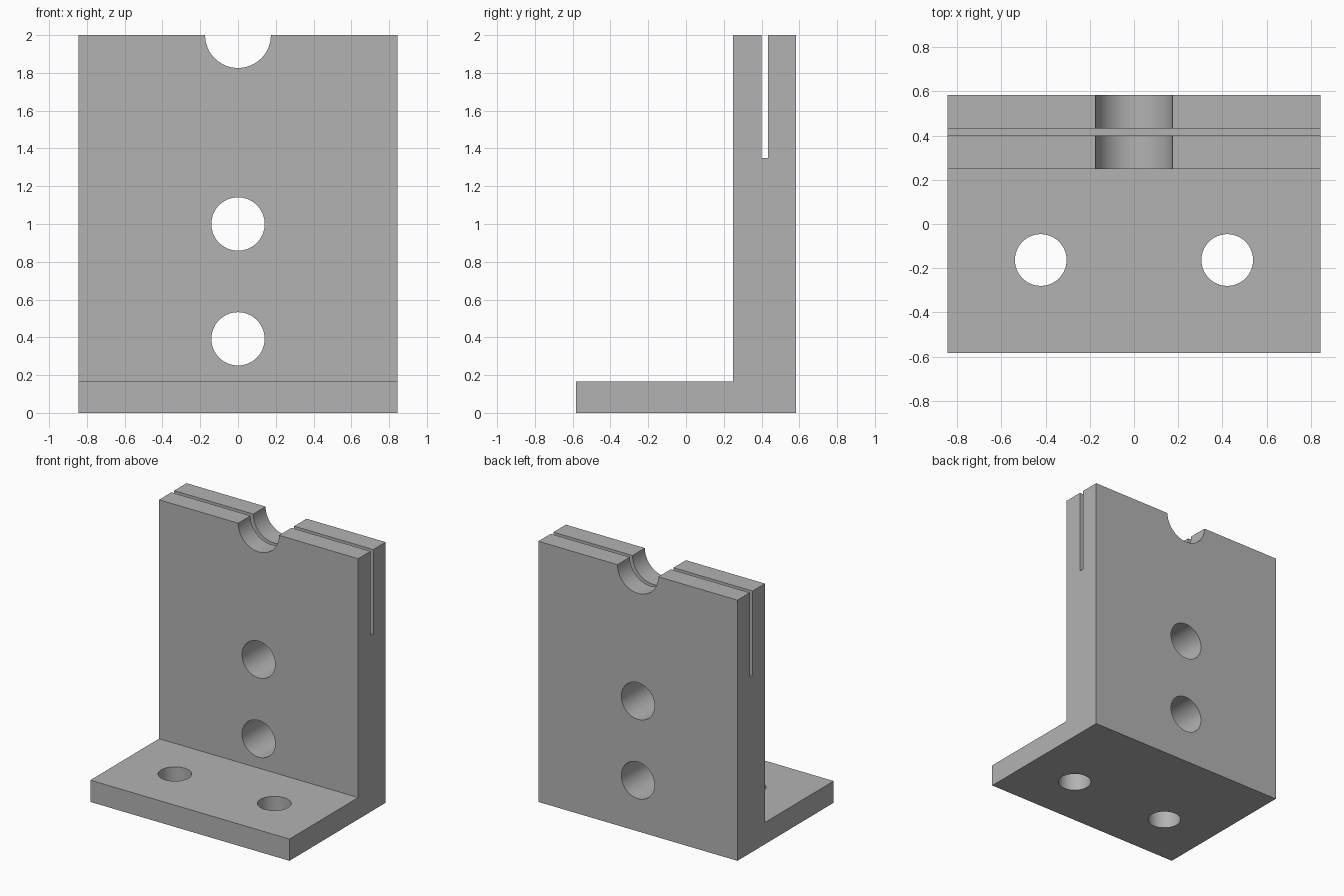
import bpy
import bmesh
from math import radians
from mathutils import Matrix, Vector

default = bpy.data.objects.get("Cube")
if default:
    bpy.data.objects.remove(default, do_unlink=True)

HALF_W, HALF_D, HEIGHT = 0.845, 0.583, 2.0
BASE_TOP, WALL_FRONT = 0.167, 0.25
SLOT_FRONT, SLOT_BACK, SLOT_FLOOR = 0.4, 0.433, 1.35

grey = bpy.data.materials.new("plain grey")
grey.use_nodes = True
colour = (0.45, 0.45, 0.45, 1)
grey.diffuse_color = colour
grey.node_tree.nodes["Principled BSDF"].inputs["Base Color"].default_value = colour


def add_object(name, bm):
    bmesh.ops.recalc_face_normals(bm, faces=bm.faces[:])
    mesh = bpy.data.meshes.new(name)
    bm.to_mesh(mesh)
    bm.free()
    mesh.materials.append(grey)
    obj = bpy.data.objects.new(name, mesh)
    bpy.context.collection.objects.link(obj)
    return obj


# L-shaped bracket with its clamping slot, extruded from a side profile
profile = [
    (-HALF_D, 0), (HALF_D, 0), (HALF_D, HEIGHT), (SLOT_BACK, HEIGHT),
    (SLOT_BACK, SLOT_FLOOR), (SLOT_FRONT, SLOT_FLOOR), (SLOT_FRONT, HEIGHT),
    (WALL_FRONT, HEIGHT), (WALL_FRONT, BASE_TOP), (-HALF_D, BASE_TOP),
]
bm = bmesh.new()
side = bm.faces.new([bm.verts.new((-HALF_W, y, z)) for y, z in profile])
extruded = bmesh.ops.extrude_face_region(bm, geom=[side])["geom"]
moved = [v for v in extruded if isinstance(v, bmesh.types.BMVert)]
bmesh.ops.translate(bm, verts=moved, vec=Vector((2 * HALF_W, 0, 0)))
bracket = add_object("angle_bracket", bm)

# Drills for the wall holes, the half-round top notch and the base holes
bm = bmesh.new()


def drill(centre, radius, depth, along_y):
    turn = Matrix.Rotation(radians(90 if along_y else 0), 4, "X")
    bmesh.ops.create_cone(
        bm, cap_ends=True, segments=64, radius1=radius, radius2=radius,
        depth=depth, matrix=Matrix.Translation(centre) @ turn)


wall_mid = (WALL_FRONT + HALF_D) / 2
for z, radius in ((0.392, 0.141), (1.0, 0.141), (HEIGHT, 0.174)):
    drill((0, wall_mid, z), radius, 0.5, True)
for x in (-0.422, 0.422):
    drill((x, -0.163, BASE_TOP / 2), 0.117, 0.4, False)
drills = add_object("hole_cutters", bm)
drills.hide_render = True

# Cut the holes, then remove the helper
cut = bracket.modifiers.new("holes", "BOOLEAN")
cut.operation = "DIFFERENCE"
cut.solver = "EXACT"
cut.object = drills
bpy.ops.object.select_all(action="DESELECT")
bracket.select_set(True)
bpy.context.view_layer.objects.active = bracket
bpy.ops.object.modifier_apply(modifier=cut.name)
bpy.data.objects.remove(drills, do_unlink=True)

# Smooth bores, crisp edges
bpy.ops.object.shade_smooth_by_angle(angle=radians(30))
